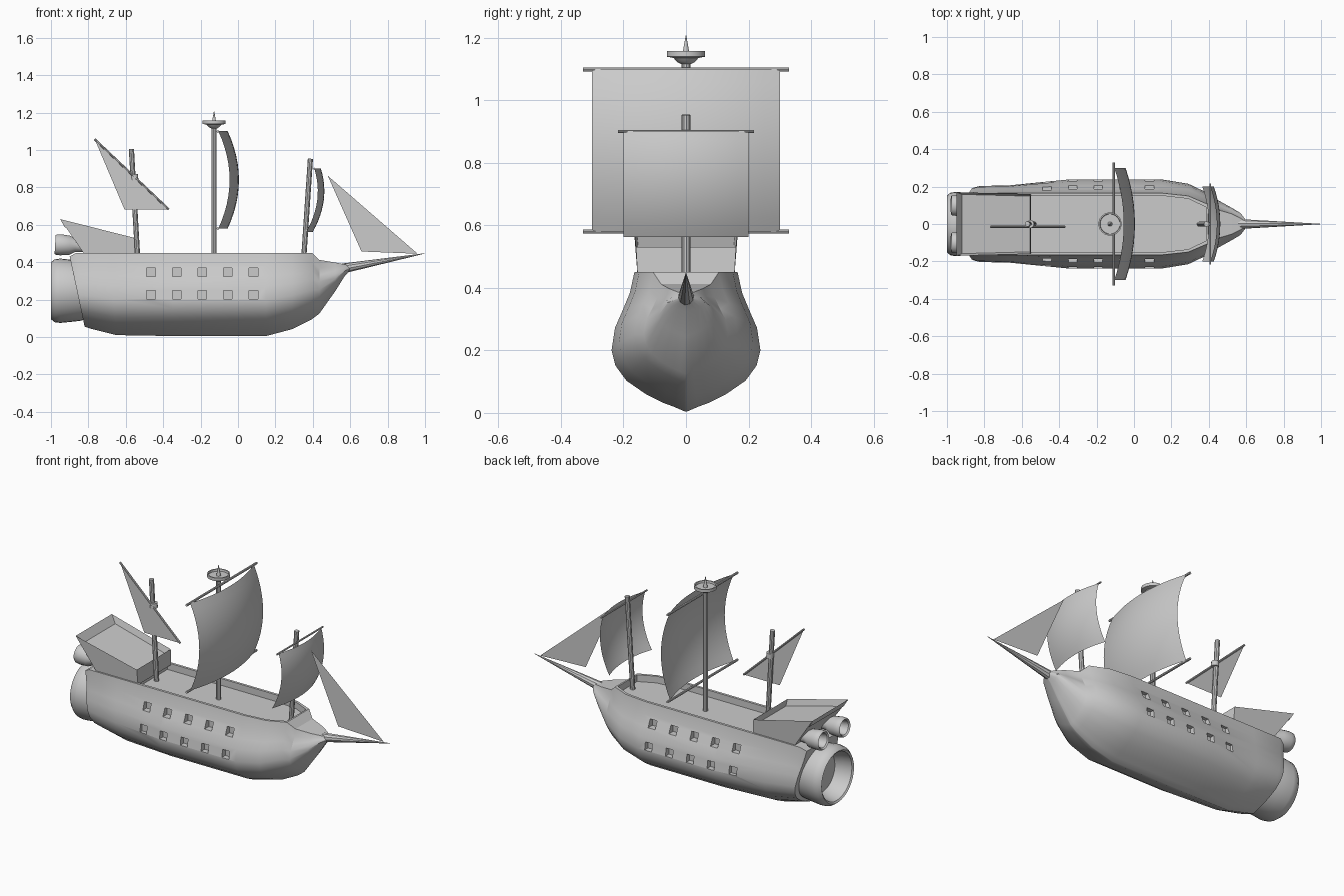
import bpy, bmesh, math
from mathutils import Vector

if "Cube" in bpy.data.objects:
    bpy.data.objects.remove(bpy.data.objects["Cube"])


def make(name, verts, faces, smooth=None):
    me = bpy.data.meshes.new(name)
    me.from_pydata([tuple(v) for v in verts], [], faces)
    bm = bmesh.new()
    bm.from_mesh(me)
    bmesh.ops.recalc_face_normals(bm, faces=bm.faces)
    bm.to_mesh(me)
    bm.free()
    ob = bpy.data.objects.new(name, me)
    bpy.context.collection.objects.link(ob)
    if smooth:
        activate(ob)
        bpy.ops.object.shade_smooth_by_angle(angle=math.radians(smooth))
    return ob


def activate(ob):
    bpy.ops.object.select_all(action='DESELECT')
    ob.select_set(True)
    bpy.context.view_layer.objects.active = ob


def loft(name, rings, smooth=None):
    """Skin closed rings of equal length and cap both ends."""
    n = len(rings[0])
    verts = [v for r in rings for v in r]
    faces = [(i * n + j, i * n + (j + 1) % n, (i + 1) * n + (j + 1) % n, (i + 1) * n + j)
             for i in range(len(rings) - 1) for j in range(n)]
    faces += [tuple(range(n)), tuple(range(len(verts) - n, len(verts)))]
    return make(name, verts, faces, smooth)


def lathe(name, start, axis, profile, sides=12, smooth=35):
    """Revolve (distance, radius) pairs about an axis."""
    start, axis = Vector(start), Vector(axis).normalized()
    side = axis.orthogonal().normalized()
    up = axis.cross(side)
    turns = [2 * math.pi * k / sides for k in range(sides)]
    rings = [[start + axis * d + (side * math.cos(a) + up * math.sin(a)) * r for a in turns]
             for d, r in profile]
    return loft(name, rings, smooth)


def rod(name, a, b, r0, r1=None, sides=10):
    d = Vector(b) - Vector(a)
    return lathe(name, a, d, [(0, r0), (d.length, r0 if r1 is None else r1)], sides)


def prism(name, outline, z0, z1):
    return loft(name, [[(x, y, z) for x, y in outline] for z in (z0, z1)])


def cut(ob, cutter):
    m = ob.modifiers.new("cut", 'BOOLEAN')
    m.operation, m.solver, m.object = 'DIFFERENCE', 'EXACT', cutter
    activate(ob)
    bpy.ops.object.modifier_apply(modifier=m.name)
    bpy.data.objects.remove(cutter)


# Hull: stations of x, rake, bottom, top, bulge half width, rim half width
stations = [(-.82, .08, .055, .43, .195, .15), (-.79, .075, .045, .45, .203, .165),
            (-.65, .03, .01, .45, .207, .165), (-.35, 0, .005, .45, .238, .165),
            (.15, 0, .005, .45, .238, .165), (.29, 0, .042, .45, .215, .15),
            (.395, 0, .095, .45, .165, .105), (.435, 0, .125, .412, .135, .08),
            (.52, 0, .245, .398, .088, .055), (.57, 0, .325, .388, .058, .03),
            (.597, 0, .355, .382, .022, .012)]
lower = [(0, .02), (.03, .15), (.06, .3), (.12, .53), (.22, .8), (.33, .95), (.44, 1)]
upper = [(.6, .15), (.72, .47), (.85, .8), (1, 1)]
rings = []
for x, rake, z0, z1, w, top in stations:
    half = [(t, w * f) for t, f in lower] + [(t, w + (top - w) * f) for t, f in upper]
    pts = [(x - rake * t, y, z0 + (z1 - z0) * t) for t, y in half]
    rings.append(pts + [(a, -b, c) for a, b, c in reversed(pts)])
hull = loft("hull", rings)

# Sunken deck and gun ports
edge = [(-.57, .15), (.16, .15), (.29, .135), (.385, .09)]
cut(hull, prism("deck_cutter", edge + [(x, -y) for x, y in reversed(edge)], .41, .6))
s = .023
for side in (-1, 1):
    for i in range(5):
        x = -.465 + i * .137
        for z, inner in ((.345, .165), (.225, .205)):
            box = [(x - s, side * inner), (x + s, side * inner), (x + s, side * .3), (x - s, side * .3)]
            cut(hull, prism("port_cutter", box, z - s, z + s))
activate(hull)
bpy.ops.object.shade_smooth_by_angle(angle=math.radians(25))

# Stern castle with sunken top
low = [(-.82, .155, .44), (-.55, .155, .44), (-.55, -.155, .44), (-.82, -.155, .44)]
high = [(-.95, .17, .63), (-.555, .16, .53), (-.555, -.16, .53), (-.95, -.17, .63)]
castle = loft("stern_castle", [low, high])
bm = bmesh.new()
bm.from_mesh(castle.data)
top = max(bm.faces, key=lambda f: f.calc_center_median().z)
bmesh.ops.inset_region(bm, faces=[top], thickness=.016)
bmesh.ops.translate(bm, verts=top.verts, vec=(.012, 0, -.04))
bm.to_mesh(castle.data)
bm.free()

# Thrusters: one large, two small
lathe("main_thruster", (-.8, 0, .247), (-1, 0, 0),
      [(0, .15), (.04, .16), (.09, .166), (.15, .172), (.18, .168), (.2, .152),
       (.193, .142), (.14, .132), (.1, .115)], 32)
for side in (-1, 1):
    lathe("small_thruster", (-.82, side * .1, .485), (-1, 0, .06),
          [(0, .03), (.05, .035), (.08, .052), (.13, .057), (.152, .055), (.158, .05),
           (.15, .042), (.1, .035)], 20)

# Masts, bowsprit and crow's nest
rod("main_mast", (-.128, 0, .4), (-.128, 0, 1.14), .014)
rod("mizzen_mast", (-.535, 0, .4), (-.57, 0, 1.005), .014)
rod("fore_mast", (.35, 0, .4), (.387, 0, .953), .014)
rod("bowsprit", (.56, 0, .366), (1, 0, .447), .027, .001)
lathe("crows_nest", (-.128, 0, 1.115), (0, 0, 1),
      [(0, .016), (.008, .03), (.02, .04), (.024, .062), (.042, .062), (.042, .055),
       (.03, .053), (.03, .012), (.092, .001)], 20)


def square_sail(name, x_low, x_high, z_low, z_high, half, bulge_y, bulge_z, n=12):
    verts = []
    for i in range(n + 1):
        for j in range(n + 1):
            u, v = 2 * i / n - 1, 2 * j / n - 1
            x = x_low + (x_high - x_low) * j / n
            verts.append((x + bulge_y * (1 - u * u) + bulge_z * (1 - v * v), u * half,
                          z_low + (z_high - z_low) * j / n))
    faces = [(a, a + 1, a + n + 2, a + n + 1)
             for i in range(n) for j in range(n) for a in [i * (n + 1) + j]]
    make(name, verts, faces, 40)


# Square sails and yards
square_sail("main_sail", -.105, -.105, .58, 1.1, .3, .05, .06)
square_sail("fore_sail", .365, .408, .562, .9, .2, .035, .037)
for z in (.58, 1.098):
    rod("main_yard", (-.108, -.33, z), (-.108, .33, z), .007, sides=8)
rod("fore_yard", (.408, -.217, .9), (.408, .217, .9), .005, sides=8)

# Triangular sails and slanted yard
make("jib_sail", [(.48, 0, .862), (.96, 0, .445), (.66, 0, .457)], [(0, 1, 2)])
make("mizzen_sail", [(-.765, -.015, 1.055), (-.375, -.015, .682), (-.607, -.015, .682)], [(0, 1, 2)])
rod("mizzen_yard", (-.767, -.015, 1.058), (-.37, -.015, .682), .006, sides=8)
lathe("mizzen_yard_collar", (-.553, 0, .84), (-.06, 0, 1), [(0, .021), (.03, .021)])
